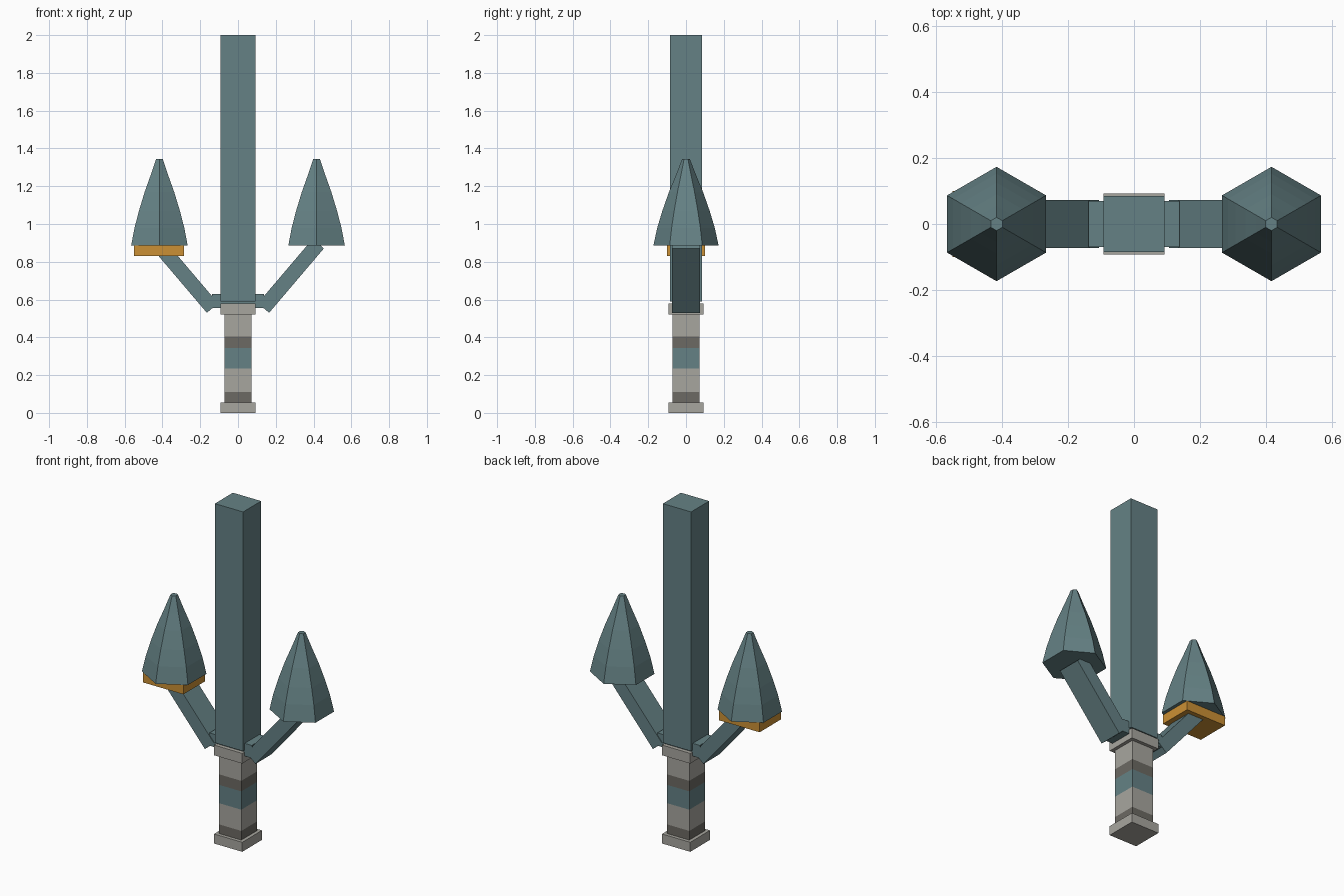
import bpy, bmesh
from math import atan2, pi
from mathutils import Matrix, Vector

cube = bpy.data.objects.get("Cube")
if cube:
    bpy.data.objects.remove(cube, do_unlink=True)


def make_material(name, color):
    mat = bpy.data.materials.new(name)
    mat.use_nodes = True
    mat.diffuse_color = (*color, 1)
    bsdf = mat.node_tree.nodes["Principled BSDF"]
    bsdf.inputs["Base Color"].default_value = (*color, 1)
    bsdf.inputs["Roughness"].default_value = 0.9
    return mat


teal = make_material("slate teal", (0.13, 0.222, 0.235))
stone = make_material("pale stone", (0.39, 0.38, 0.345))
shade = make_material("dark stone", (0.15, 0.142, 0.125))
amber = make_material("amber", (0.6, 0.28, 0.035))


def add_object(name, bm, *mats):
    bmesh.ops.recalc_face_normals(bm, faces=bm.faces)
    mesh = bpy.data.meshes.new(name)
    bm.to_mesh(mesh)
    bm.free()
    for mat in mats:
        mesh.materials.append(mat)
    obj = bpy.data.objects.new(name, mesh)
    bpy.context.scene.collection.objects.link(obj)
    return obj


def box(name, center, size, mat, tilt=0):
    """Box with full sizes, tilted about the y axis."""
    bm = bmesh.new()
    matrix = (Matrix.Translation(center) @ Matrix.Rotation(tilt, 4, 'Y')
              @ Matrix.Diagonal((*size, 1)))
    bmesh.ops.create_cube(bm, size=1, matrix=matrix)
    return add_object(name, bm, mat)


def hex_spire(name, x, profile):
    """Six-sided spire lofted through (radius, height) rings."""
    bm = bmesh.new()
    rings = []
    for radius, z in profile:
        ring = bmesh.ops.create_circle(
            bm, segments=6, radius=radius,
            matrix=Matrix.Translation((x, 0, z)))
        rings.append(ring["verts"])
    for low, high in zip(rings, rings[1:]):
        for i in range(6):
            j = (i + 1) % 6
            bm.faces.new((low[i], low[j], high[j], high[i]))
    bm.faces.new(rings[0])
    bm.faces.new(rings[-1])
    return add_object(name, bm, teal)


# Central post, collar, crossbar and foot
box("post", (0, 0, 1.295), (0.184, 0.168, 1.41), teal)
box("crossbar", (0, 0, 0.593), (0.276, 0.138, 0.075), teal)
box("collar", (0, 0, 0.55), (0.184, 0.184, 0.06), stone)
box("foot", (0, 0, 0.028), (0.184, 0.184, 0.056), stone)

# Banded grip: a square shaft cut at each band edge
bm = bmesh.new()
bmesh.ops.create_cube(bm, size=1, matrix=Matrix.Translation((0, 0, 0.285))
                      @ Matrix.Diagonal((0.144, 0.144, 0.48, 1)))
bands = [(0.11, 1), (0.235, 0), (0.343, 2), (0.405, 1), (1, 0)]
for top, _ in bands[:-1]:
    bmesh.ops.bisect_plane(bm, geom=bm.verts[:] + bm.edges[:] + bm.faces[:],
                           plane_co=(0, 0, top), plane_no=(0, 0, 1))
for face in bm.faces:
    z = face.calc_center_median().z
    face.material_index = next(i for top, i in bands if z < top)
add_object("grip", bm, stone, shade, teal)

# Sloping arms with a spire on each
for side, label in ((1, "left"), (-1, "right")):
    start = Vector((side * 0.135, 0, 0.555))
    end = Vector((side * 0.425, 0, 0.896))
    run = end - start
    box(label + "_arm", (start + end) / 2, (0.078, 0.146, run.length), teal,
        tilt=atan2(run.x, run.z))
    spire = hex_spire(label + "_spire", side * 0.416, [
        (0.173, 0.885), (0.152, 0.98), (0.125, 1.07), (0.09, 1.17),
        (0.055, 1.255), (0.02, 1.345)])
    # Turn the hexagon so that its corners point to front and back
    xs = [v.co.x for v in spire.data.vertices]
    if max(xs) - min(xs) > 0.32:
        pivot = Matrix.Translation((side * 0.416, 0, 0))
        spire.data.transform(pivot @ Matrix.Rotation(pi / 6, 4, 'Z')
                             @ pivot.inverted())

# Amber plinth under the right spire only
box("right_plinth", (-0.418, 0, 0.858), (0.264, 0.2, 0.056), amber)
